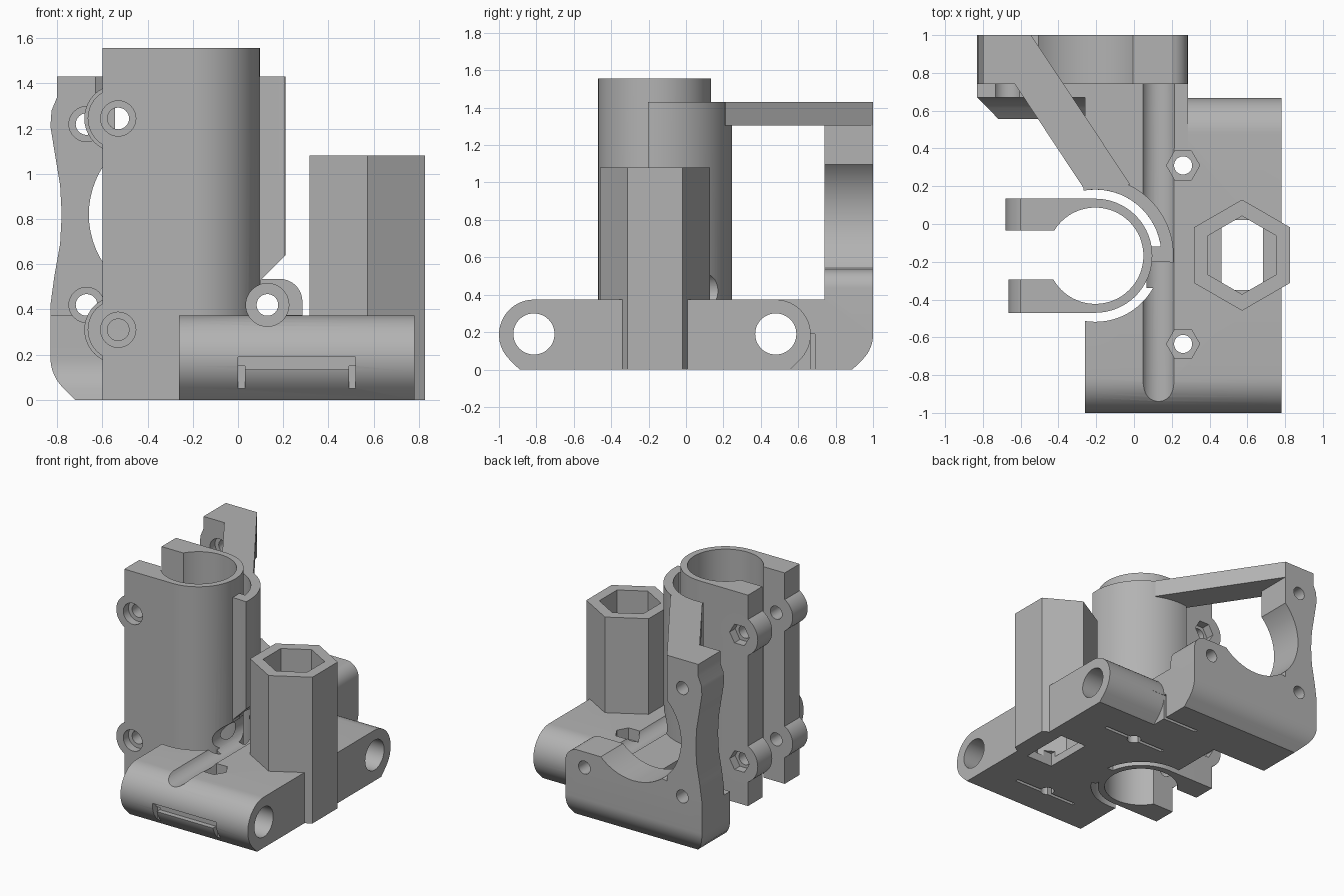
import bpy, bmesh, math
from math import sin, cos, radians

cube = bpy.data.objects.get("Cube")
if cube:
    bpy.data.objects.remove(cube)

grey = bpy.data.materials.new("plain_grey")
grey.use_nodes = True
COLOUR = (0.45, 0.45, 0.45, 1)
grey.diffuse_color = COLOUR
grey.node_tree.nodes["Principled BSDF"].inputs["Base Color"].default_value = COLOUR


def prism(name, pts, axis, lo, hi):
    """Extrude a closed outline along an axis."""
    place = {"x": lambda a, b, t: (t, a, b),
             "y": lambda a, b, t: (a, t, b),
             "z": lambda a, b, t: (a, b, t)}[axis]
    bm = bmesh.new()
    ends = [[bm.verts.new(place(a, b, t)) for a, b in pts] for t in (lo, hi)]
    n = len(pts)
    for ring in ends:
        bm.faces.new(ring)
    for i in range(n):
        j = (i + 1) % n
        bm.faces.new((ends[0][i], ends[0][j], ends[1][j], ends[1][i]))
    bmesh.ops.recalc_face_normals(bm, faces=bm.faces)
    mesh = bpy.data.meshes.new(name)
    bm.to_mesh(mesh)
    bm.free()
    mesh.materials.append(grey)
    obj = bpy.data.objects.new(name, mesh)
    bpy.context.collection.objects.link(obj)
    return obj


def arc(c, r, a0, a1, n=24):
    angles = [radians(a0 + (a1 - a0) * i / n) for i in range(n + 1)]
    return [(c[0] + r * cos(a), c[1] + r * sin(a)) for a in angles]


def cylinder(name, c, r, axis, lo, hi, n=48, turn=0):
    return prism(name, arc(c, r, turn, turn + 360, n)[:-1], axis, lo, hi)


def hexagon(name, c, r, axis, lo, hi, turn=30):
    return cylinder(name, c, r, axis, lo, hi, 6, turn)


def box(name, x, y, z):
    return prism(name, [(x[0], y[0]), (x[1], y[0]), (x[1], y[1]), (x[0], y[1])], "z", *z)


def combine(target, tools, operation="DIFFERENCE"):
    for tool in tools:
        mod = target.modifiers.new("cut", "BOOLEAN")
        mod.operation, mod.solver, mod.object = operation, "EXACT", tool
        bpy.ops.object.select_all(action="DESELECT")
        bpy.context.view_layer.objects.active = target
        target.select_set(True)
        bpy.ops.object.modifier_apply(modifier=mod.name)
        bpy.data.objects.remove(tool)
    return target


H = 0.375                      # base height
R = 0.187                      # rounding of the rod housings
RODS = (-0.813, 0.48)          # y of the two rods
TUBE = (-0.205, -0.168)        # tube centre
HEX = (0.572, -0.165)          # hexagonal tower centre
BOLT_X, BOLT_Z = 0.13, 0.42    # right motor bolt


def rod_holes():
    return [cylinder("rod_hole", (y, 0.19), 0.11, "x", -1, 1) for y in RODS]


def channel():
    return cylinder("channel", (BOLT_X, BOLT_Z), 0.095, "y", -1.2, 0.8)


def tube_clearance():
    return cylinder("tube_clearance", TUBE, 0.35, "z", -1, 2, 64)


# Base with rounded ends, rod holes and tie slots
front, rear = (RODS[0], R), (RODS[1], R)
outline = arc(front, R, 225, 90, 16) + arc(rear, R, 90, -45, 16)
outline += [(RODS[1] + 0.077, 0), (RODS[0] - 0.077, 0)]
base = prism("base", outline, "x", -0.26, 0.78)
combine(base, [box("link", (-0.26, 0.285), (0.4, 0.76), (0, H))], "UNION")
cuts = rod_holes() + [tube_clearance(), channel()]
cuts.append(hexagon("hex_core", HEX, 0.25, "z", -1, 1))
for y in (0.31, -0.635):
    cuts.append(cylinder("bolt_hole", (0.26, y), 0.048, "z", -1, 1, 24))
    cuts.append(hexagon("nut_pocket", (0.26, y), 0.088, "z", 0.29, 1, 0))
cuts.append(box("tie_slot", (0, 0.52), (-1.1, -0.955), (0.135, 0.19)))
for x in (0, 0.49):
    cuts.append(box("tie_side", (x, x + 0.03), (-1.1, -0.94), (-0.1, 0.15)))
for y in (-0.67, 0.3):
    cuts.append(box("tie_slit", (0, 0.52), (y, y + 0.025), (-0.1, 0.12)))
cuts.append(box("rear_slit", (0, 0.4), (0.665, 0.69), (-0.1, 0.19)))
combine(base, cuts)

# Hexagonal tower with ledges inside its foot
tower = hexagon("hex_tower", HEX, 0.294, "z", 0, 1.08)
combine(tower, [hexagon("hex_bore", HEX, 0.207, "z", 0.06, 2),
                box("foot_bore", (HEX[0] - 0.11, HEX[0] + 0.11), (-0.35, 0.02), (-1, 0.1))])

# Motor plate: front outline crossed with a side outline
left_edge = [(-0.83, 0.42), (-0.812, 0.55), (-0.787, 0.69), (-0.78, 0.82),
             (-0.787, 0.95), (-0.812, 1.1), (-0.83, 1.21), (-0.825, 1.28),
             (-0.80, 1.34), (-0.80, 1.43)]
outline = arc((-0.643, R), R, 225, 180, 8) + left_edge
outline += [(-0.545, 1.43), (-0.545, 0.5), (-0.4, 0.535)]
outline += [(0.2, 0.535)] + arc((0.185, 0.435), 0.1, 80, 0, 8)
outline += [(0.285, 0), (-0.72, 0)]
plate = prism("motor_plate", outline, "y", 0.5, 1.1)
side = arc((0.48, R), R + 0.003, -45, 0, 8)
side += [(0.67, H), (0.74, H), (0.74, 1.43), (1, 1.43)]
side += arc((1 - R, R), R, 0, -45, 8) + [(0.89, 0), (0.557, 0)]
combine(plate, [prism("side_outline", side, "x", -1, 1)], "INTERSECT")
cuts = [cylinder("motor_opening", (-0.27, 0.82), 0.39, "y", 0, 2, 64), channel(),
        box("rear_slit", (0, 0.4), (0.5, 0.69), (-0.1, 0.19))]
for x, z in ((-0.67, BOLT_Z), (-0.67, 1.22), (BOLT_X, BOLT_Z)):
    cuts.append(cylinder("motor_bolt", (x, z), 0.048, "y", 0, 2, 24))
    if x < 0:
        cuts.append(cylinder("bolt_recess", (x, z), 0.078, "y", 0, 0.8, 32))
combine(plate, cuts)

# Split clamp tube with two jaws and bolt bosses
TOP = 1.557
tube = cylinder("clamp_tube", TUBE, 0.302, "z", 0, TOP, 64)
JAWS = (((-0.47, -0.295), 0.135), ((-0.035, 0.134), 0.15))
adds = []
for span, r in JAWS:
    adds.append(box("jaw", (-0.6, TUBE[0]), span, (0, TOP)))
    for z in (0.31, 1.245):
        adds.append(cylinder("boss", (-0.53, z), r, "y", *span, 40))
combine(tube, adds, "UNION")
cuts = [cylinder("bore", TUBE, 0.255, "z", -1, 2, 64),
        box("split", (-0.9, TUBE[0]), (-0.295, -0.035), (-1, 2)), channel()]
for z in (0.31, 1.245):
    cuts.append(cylinder("clamp_bolt", (-0.53, z), 0.048, "y", -1, 1, 24))
    cuts.append(cylinder("head_recess", (-0.53, z), 0.078, "y", -1, -0.41, 32))
    cuts.append(hexagon("nut_recess", (-0.53, z), 0.08, "y", 0.07, 1, 0))
combine(tube, cuts)

# Low joint between tube and base
joint = box("tube_joint", (0.065, 0.17), (-0.34, -0.12), (0, H))
combine(joint, [channel()])

# Curved wall beside the tube, with its web and sloped foot
wall = prism("curved_wall", arc(TUBE, 0.35, -5, 100, 32) + arc(TUBE, 0.415, 100, -5, 32),
             "z", 0.2, 1.43)
combine(wall, [box("web", (0.075, 0.18), (-0.2, -0.12), (0.3, 1.43))], "UNION")
slope = [(0.1, H), (0.1, 0.53), (0.35, 0.78), (0.35, H)]
combine(wall, [channel(), prism("foot_slope", slope, "y", -0.5, 0.3)])

# Diagonal brace from the wall to the motor plate
brace_plan = [(-0.26, 0.18), (-0.02, 0.21), (-0.545, 1), (-0.7, 1), (-0.63, 0.74)]
brace = prism("diagonal_brace", brace_plan, "z", 1.305, 1.43)

# Smooth the round faces only
bpy.ops.object.select_all(action="DESELECT")
for part in (base, tower, plate, tube, joint, wall, brace):
    part.select_set(True)
    bpy.context.view_layer.objects.active = part
bpy.ops.object.shade_smooth_by_angle(angle=radians(25))
